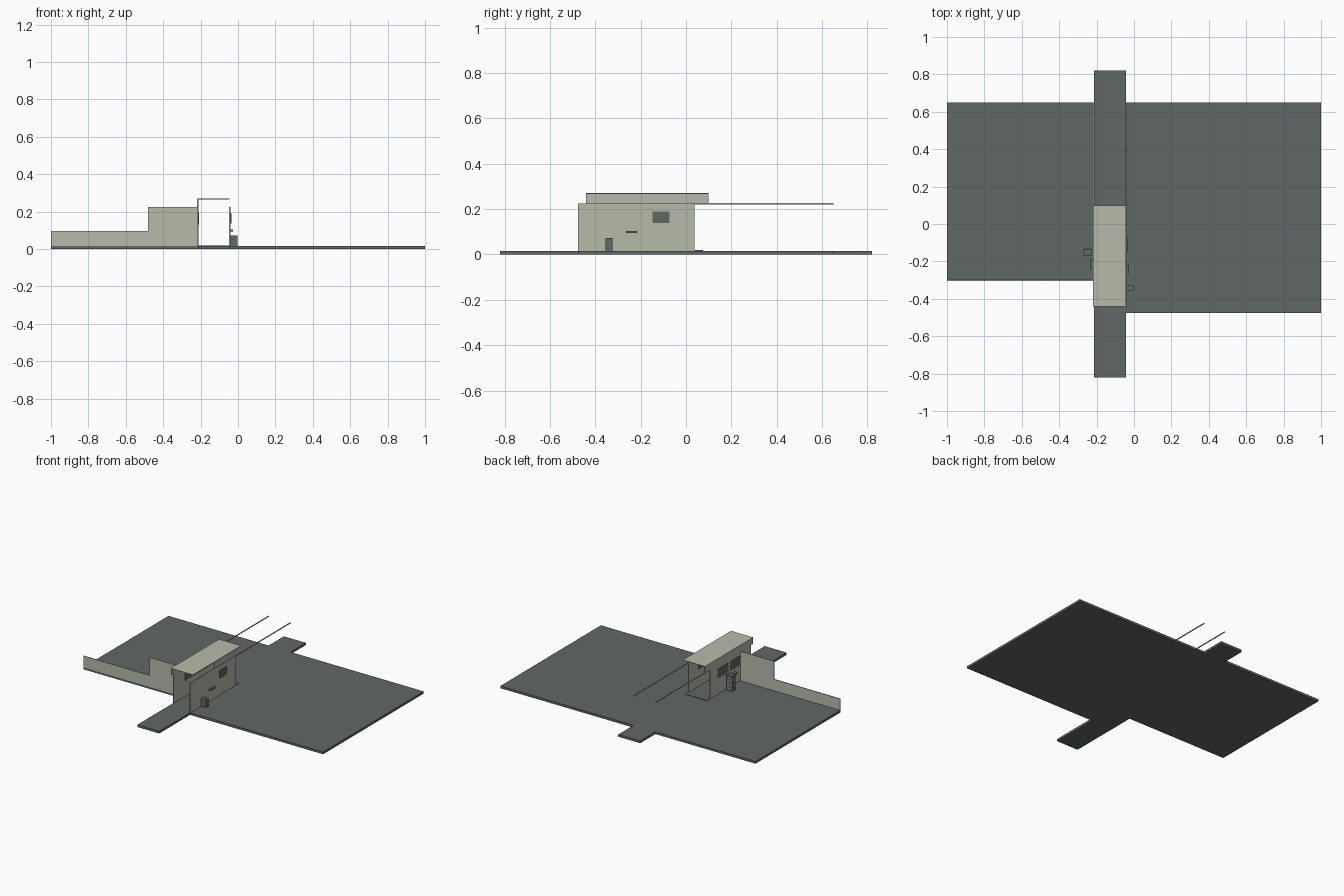
import bpy, bmesh

if "Cube" in bpy.data.objects:
    bpy.data.objects.remove(bpy.data.objects["Cube"])


def material(name, rgb):
    m = bpy.data.materials.new(name)
    m.diffuse_color = (*rgb, 1)
    m.use_nodes = True
    m.node_tree.nodes["Principled BSDF"].inputs["Base Color"].default_value = m.diffuse_color
    return m


PALE = material("pale concrete", (0.47, 0.50, 0.41))
DARK = material("dark slate", (0.12, 0.14, 0.133))


def prism(name, outline, axis, lo, hi, mat):
    """Extrude a 2D outline along one axis between lo and hi."""
    def place(p, d):
        p = list(p)
        p.insert(axis, d)
        return p
    bm = bmesh.new()
    face = bm.faces.new([bm.verts.new(place(p, lo)) for p in outline])
    ext = bmesh.ops.extrude_face_region(bm, geom=[face])
    offset = [0, 0, 0]
    offset[axis] = hi - lo
    verts = [g for g in ext["geom"] if isinstance(g, bmesh.types.BMVert)]
    bmesh.ops.translate(bm, verts=verts, vec=offset)
    bmesh.ops.recalc_face_normals(bm, faces=bm.faces)
    me = bpy.data.meshes.new(name)
    bm.to_mesh(me)
    bm.free()
    me.materials.append(mat)
    ob = bpy.data.objects.new(name, me)
    bpy.context.collection.objects.link(ob)
    return ob


def box(name, x, y, z, mat):
    return prism(name, [(x[0], y[0]), (x[1], y[0]), (x[1], y[1]), (x[0], y[1])],
                 2, z[0], z[1], mat)


G = 0.016            # ground surface height
LX, RX = -0.215, -0.043   # passage wall positions
TOP = 0.225          # wall height

# Ground slab with the road passing through
prism("ground_slab", [(-1, -0.30), (LX, -0.30), (LX, -0.82), (RX, -0.82),
                      (RX, -0.475), (1, -0.475), (1, 0.65), (RX, 0.65),
                      (RX, 0.82), (LX, 0.82), (LX, 0.65), (-1, 0.65)],
      2, 0, G, DARK)

# Stepped front boundary wall
prism("boundary_wall", [(-1, G), (LX, G), (LX, TOP), (-0.48, TOP),
                        (-0.48, 0.097), (-1, 0.097)], 1, -0.304, -0.298, PALE)

# Passage walls
box("right_wall", (RX - 0.004, RX + 0.002), (-0.475, 0.037), (G, TOP), PALE)
box("left_wall", (LX - 0.002, LX + 0.004), (-0.42, 0.037), (G, TOP), PALE)
box("threshold", (LX, RX), (0.037, 0.075), (G, G + 0.003), DARK)

# Flat roof with a fascia down its left edge
box("roof", (LX + 0.004, RX - 0.002), (-0.44, 0.10), (0.266, 0.27), PALE)
box("roof_fascia", (LX - 0.004, LX + 0.004), (-0.44, 0.10), (TOP, 0.27), PALE)

# Overhead rails behind the passage
for side, x in (("left", LX), ("right", RX)):
    box(side + "_rail", (x - 0.003, x + 0.003), (0.037, 0.65),
        (0.221, 0.226), PALE)

# Right wall fittings
box("right_window", (RX - 0.006, RX + 0.008), (-0.148, -0.073), (0.138, 0.19), DARK)
box("right_shelf", (RX + 0.002, -0.026), (-0.265, -0.215), (0.095, 0.104), DARK)
box("right_cabinet", (RX + 0.002, -0.002), (-0.355, -0.325), (G, 0.073), DARK)

# Left wall windows, visible on both faces
for i, (y0, y1) in enumerate(((-0.16, -0.04), (-0.29, -0.18))):
    box(f"left_window_{i + 1}", (LX - 0.005, LX + 0.007), (y0, y1),
        (0.13, 0.195), DARK)
box("left_shelf", (-0.236, LX - 0.002), (-0.24, -0.19), (0.095, 0.104), DARK)

# Freestanding cabinet with pale louvres on its back
box("left_cabinet", (-0.27, -0.226), (-0.17, -0.133), (G, 0.125), DARK)
for i in range(5):
    z = 0.03 + i * 0.019
    box(f"cabinet_louvre_{i + 1}", (-0.265, -0.231), (-0.133, -0.13),
        (z, z + 0.006), PALE)
